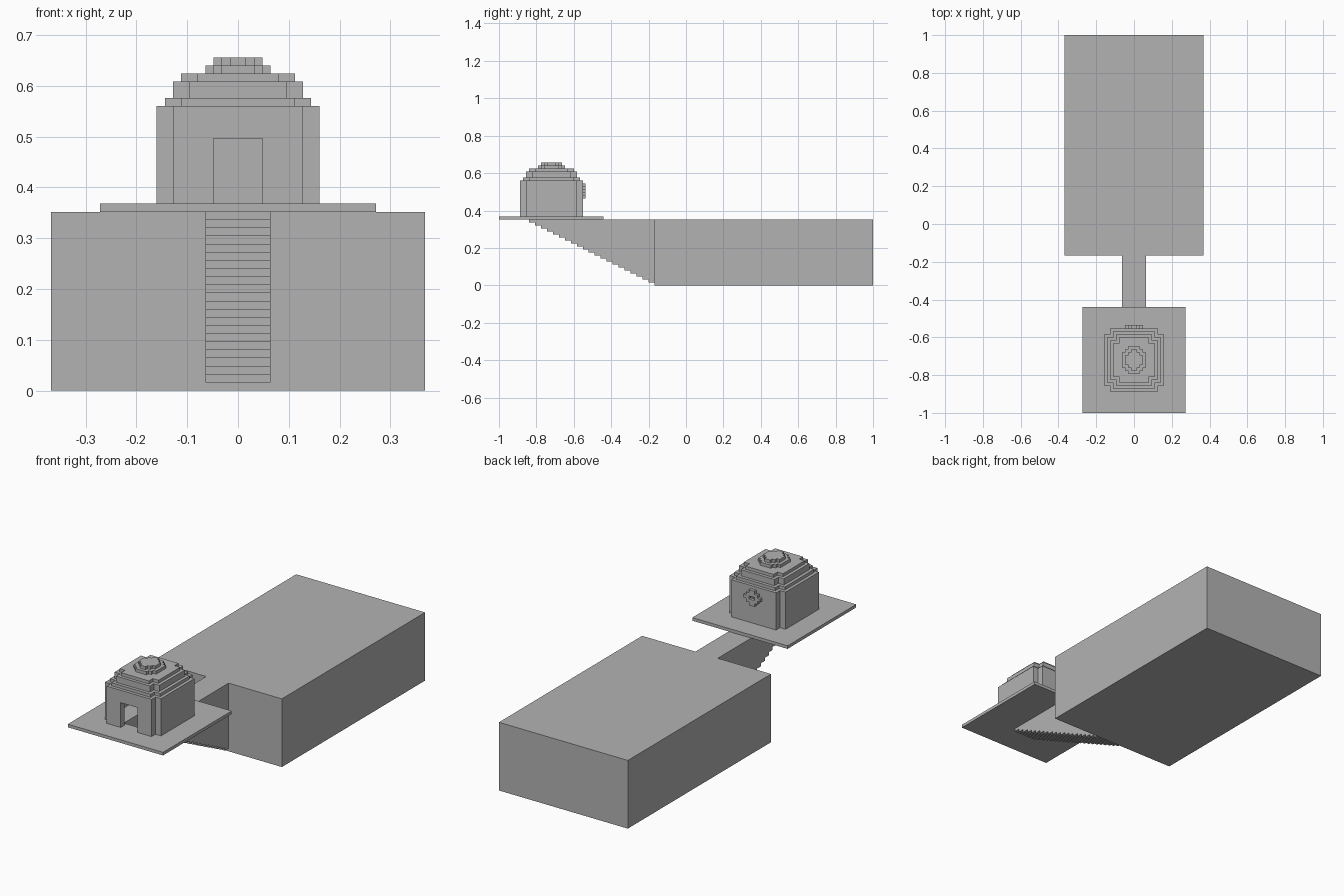
import bpy, bmesh

cube = bpy.data.objects.get("Cube")
if cube:
    bpy.data.objects.remove(cube, do_unlink=True)

U = 0.016        # size of one block
MID = -45        # building centre along y, in blocks

stone = bpy.data.materials.new("grey_stone")
stone.use_nodes = True
GREY = (0.45, 0.45, 0.45, 1)
stone.diffuse_color = GREY
stone.node_tree.nodes["Principled BSDF"].inputs["Base Color"].default_value = GREY


def build(name, polys):
    """Make one object from outward-facing polygons given in blocks."""
    bm = bmesh.new()
    for poly in polys:
        bm.faces.new([bm.verts.new([c * U for c in p]) for p in poly])
    bmesh.ops.remove_doubles(bm, verts=bm.verts, dist=U / 100)
    mesh = bpy.data.meshes.new(name)
    bm.to_mesh(mesh)
    bm.free()
    mesh.materials.append(stone)
    bpy.context.collection.objects.link(bpy.data.objects.new(name, mesh))


def along_z(a, b, c):
    return (a, b, c)


def along_x(a, b, c):
    return (c, a, b)


def along_y(a, b, c):
    return (b, c, a)


def sides(outline, lo, hi, place=along_z, skip=lambda p, q: False):
    """Walls around a counter-clockwise outline."""
    pairs = zip(outline, outline[1:] + outline[:1])
    return [[place(*p, lo), place(*q, lo), place(*q, hi), place(*p, hi)]
            for p, q in pairs if not skip(p, q)]


def cap(outline, level, place=along_z, flip=False):
    poly = [place(*p, level) for p in outline]
    return [poly[::-1] if flip else poly]


def rect(x0, x1, y0, y1):
    return [(x0, y0), (x1, y0), (x1, y1), (x0, y1)]


def quarter(corners):
    """Staircase running from the first axis to the second."""
    pts = [corners[0]]
    for (a, b), (c, d) in zip(corners, corners[1:]):
        pts += [(c, b), (c, d)]
    return pts


def stepped(corners, cy=0):
    """Full outline with stepped corners, mirrored both ways."""
    q = quarter(corners)
    half = q + [(-x, y) for x, y in reversed(q)]
    full = half + [(-x, -y) for x, y in half]
    return [(x, y + cy) for x, y in full]


# Large lower hall
hall = rect(-23, 23, -10.5, 62.5)
build("lower_hall", sides(hall, 0, 22) + cap(hall, 22) + cap(hall, 0, flip=True))

# Stair passage with stepped underside, open at the top under the building
profile = [(-52.5, 22)]
for i in range(21):
    y = -52.5 + 2 * i
    profile += [(y, 21 - i), (y + 2, 21 - i)]
profile += [(-10.5, 22), (-27.5, 22)]


def is_open(p, q):
    return p[0] == q[0] == -10.5 or (p[0] == -27.5 and p[1] == q[1])


build("stair_passage", sides(profile, -4, 4, along_x, is_open)
      + cap(profile, 4, along_x) + cap(profile, -4, along_x, True))

# Platform slab with a stairwell opening
outer, well = rect(-17, 17, -62.5, -27.5), rect(-4, 4, -52.5, -36.5)
slab = sides(outer, 22, 23) + sides(well[::-1], 22, 23)
for i in range(4):
    j = (i + 1) % 4
    ring = [outer[i], outer[j], well[j], well[i]]
    slab += cap(ring, 23) + cap(ring, 22, flip=True)
build("platform", slab)

# Building walls with doorway and small back window
front, back = MID - 10.5, MID + 10.5
plan = []
for x, y in stepped([(10, 8.5), (8, 10.5)], MID):
    if (x, y) == (8, front):
        plan += [(-3, front), (3, front)]
    if (x, y) == (-8, back):
        plan += [(1, back), (-1, back)]
    plan.append((x, y))


def doorway(p, q):
    return p[1] == q[1] == front and (p[0], q[0]) == (-3, 3)


def window(p, q):
    return p[1] == q[1] == back and (p[0], q[0]) == (1, -1)


walls = sides(plan, 23, 31, skip=doorway) + sides(plan, 31, 32, skip=window)
walls += sides(plan, 32, 35) + cap(plan, 35)
deep = front + 2
walls += [[(-3, front, 23), (-3, deep, 23), (-3, deep, 31), (-3, front, 31)],
          [(3, deep, 23), (3, front, 23), (3, front, 31), (3, deep, 31)],
          [(-3, front, 31), (-3, deep, 31), (3, deep, 31), (3, front, 31)]]
build("building_walls", walls)

# Roof tiers, narrowing upward
for k, (lo, hi) in enumerate([(35, 36), (36, 38), (38, 39)]):
    tier = stepped([(9 - k, 7.5 - k), (7 - k, 9.5 - k)], MID)
    build(f"roof_tier_{k + 1}", sides(tier, lo, hi) + cap(tier, hi))

# Round crown on the roof
for k in range(2):
    disc = stepped([(4 - k, 2.5 - k), (3 - k, 3.5 - k), (2 - k, 4.5 - k)], MID)
    build(f"crown_{k + 1}", sides(disc, 39 + k, 40 + k) + cap(disc, 40 + k))

# Diamond window frame on the back wall, mirrored from one half
q = quarter([(2.5, 1), (1.5, 2), (0.5, 3)])
half = [(2.5, 0)] + q + [(-a, b) for a, b in reversed(q)]
half += [(-2.5, 0), (-0.5, 0), (-0.5, 1), (0.5, 1), (0.5, 0)]
frame = []
for shape in (half, [(a, -b) for a, b in reversed(half)]):
    shape = [(a + 31.5, b) for a, b in shape]
    frame += sides(shape, back, back + 1, along_y, lambda p, q: p[1] == q[1] == 0)
    frame += cap(shape, back + 1, along_y)
build("window_frame", frame)
